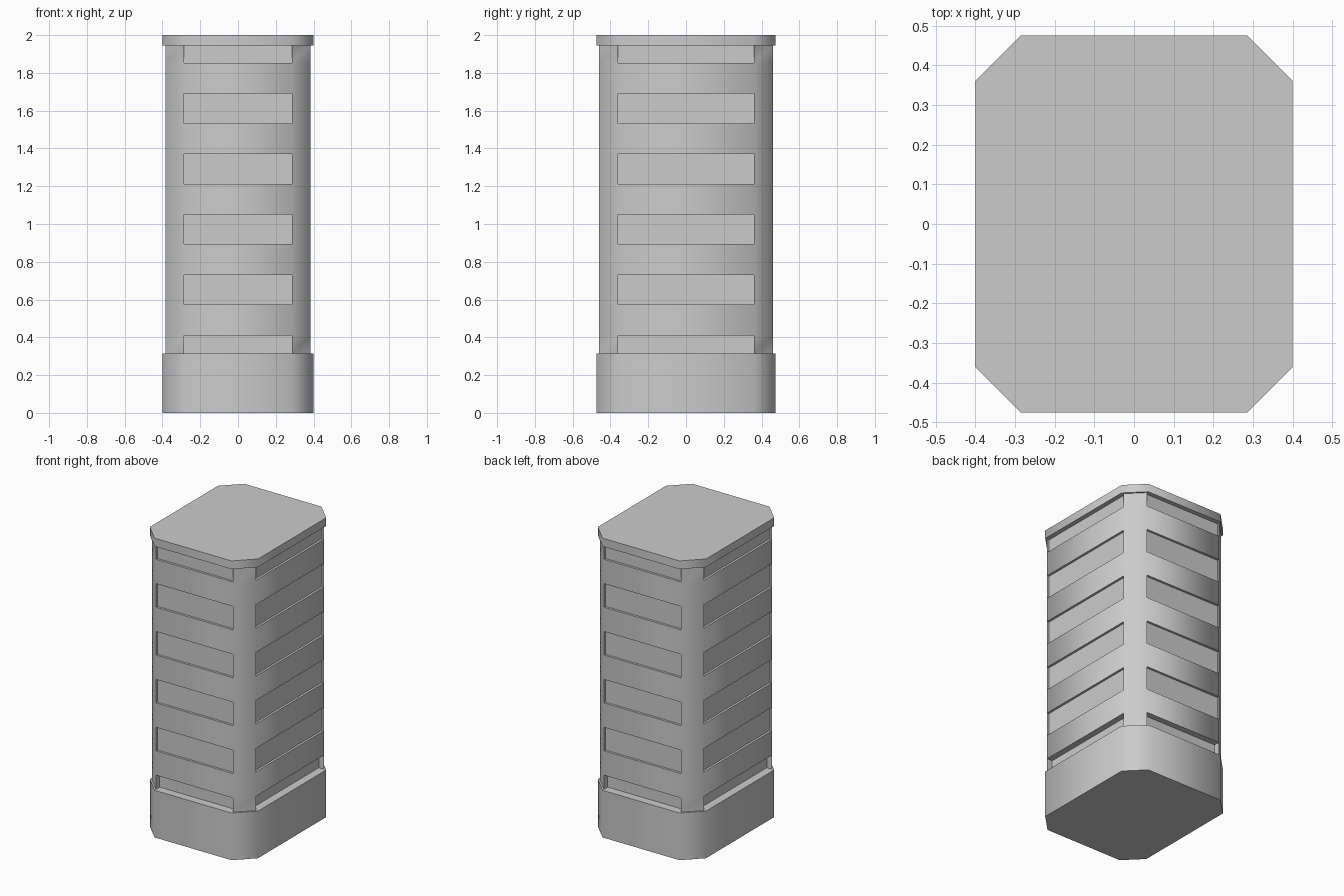
import bpy, bmesh

if "Cube" in bpy.data.objects:
    bpy.data.objects.remove(bpy.data.objects["Cube"])

CX, CY = 0.285, 0.36          # where the flat sides end and the corner chamfers begin


def ring_points(hx, hy, inset):
    # Chamfered rectangle whose four flat sides are sunk by the inset
    quarter = [(CX, hy - inset), (CX, hy), (hx, CY), (hx - inset, CY)]
    pts = quarter[:]
    pts += [(x, -y) for x, y in reversed(quarter)]
    pts += [(-x, -y) for x, y in quarter]
    pts += [(-x, y) for x, y in reversed(quarter)]
    return pts[::-1]          # counter-clockwise seen from above


def tower_part(name, hx, hy, levels):
    # Loft rings through (z, inset) levels and close both ends
    bm = bmesh.new()
    rings = [[bm.verts.new((x, y, z)) for x, y in ring_points(hx, hy, inset)]
             for z, inset in levels]
    n = len(rings[0])
    for low, high in zip(rings, rings[1:]):
        for i in range(n):
            j = (i + 1) % n
            bm.faces.new((low[i], low[j], high[j], high[i]))
    bm.faces.new(rings[0][::-1])
    bm.faces.new(rings[-1])
    bmesh.ops.remove_doubles(bm, verts=bm.verts[:], dist=0.0005)
    bmesh.ops.recalc_face_normals(bm, faces=bm.faces[:])
    mesh = bpy.data.meshes.new(name)
    bm.to_mesh(mesh)
    bm.free()
    obj = bpy.data.objects.new(name, mesh)
    bpy.context.collection.objects.link(obj)
    bpy.context.view_layer.objects.active = obj
    obj.select_set(True)
    bpy.ops.object.shade_smooth_by_angle(angle=0.87)
    obj.select_set(False)
    return obj


# Plinth and roof slab
tower_part("base", 0.4, 0.475, [(0, 0), (0.315, 0)])
tower_part("roof_slab", 0.4, 0.475, [(1.945, 0), (2.0, 0)])

# Shaft: deep ground-floor recess, then flush bands alternating with shallow window strips
NECK, WINDOW = 0.04, 0.015
levels = [(0.315, NECK), (0.41, NECK)]
for k in range(5):
    z = 0.41 + 0.32 * k
    top = min(z + 0.32, 1.945)
    levels += [(z, 0), (z + 0.163, 0), (z + 0.163, WINDOW), (top, WINDOW)]
tower_part("shaft", 0.385, 0.46, levels)
